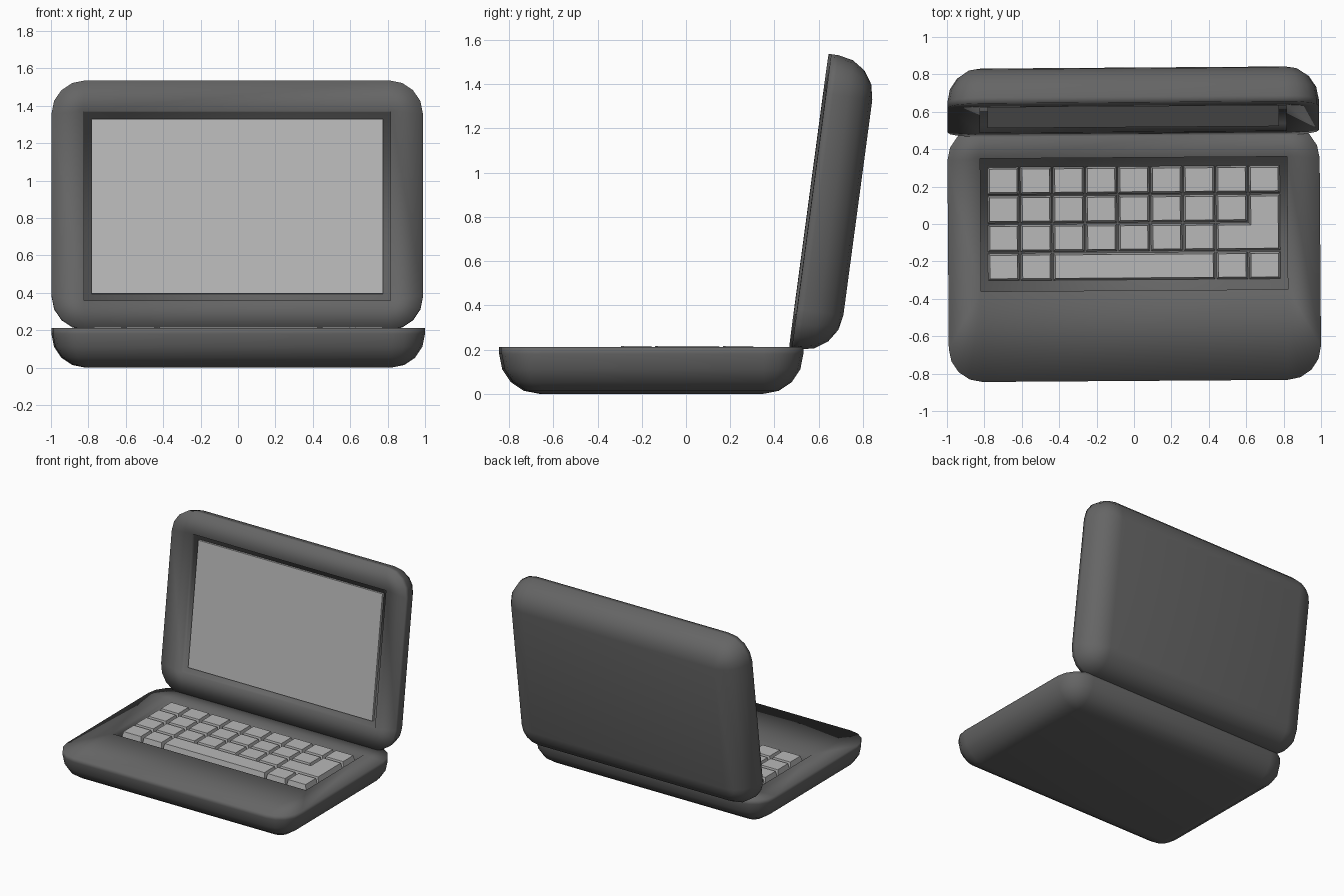
import bpy, bmesh, math
from mathutils import Matrix, Vector

if "Cube" in bpy.data.objects:
    bpy.data.objects.remove(bpy.data.objects["Cube"])

R, H, SEG = 0.18, 0.212, 4
YAW = Matrix.Rotation(math.radians(0.4), 4, 'Z')

dark = bpy.data.materials.new("dark_plastic")
dark.diffuse_color = (0.13, 0.13, 0.13, 1)
dark.use_nodes = True
dark.node_tree.nodes["Principled BSDF"].inputs["Base Color"].default_value = dark.diffuse_color
light = bpy.data.materials.new("light_plastic")
light.diffuse_color = (0.48, 0.48, 0.48, 1)
light.use_nodes = True
light.node_tree.nodes["Principled BSDF"].inputs["Base Color"].default_value = light.diffuse_color


def rect_ring(bm, hx, hy, r, z, cy=0.0):
    """Rounded rectangle loop of vertices."""
    ring = []
    for q, (sx, sy) in enumerate(((1, 1), (-1, 1), (-1, -1), (1, -1))):
        for i in range(SEG + 1):
            a = (q + i / SEG) * math.pi / 2
            ring.append(bm.verts.new((sx * (hx - r) + r * math.cos(a),
                                      cy + sy * (hy - r) + r * math.sin(a), z)))
    return ring


def loft(bm, rings):
    for a, b in zip(rings, rings[1:]):
        n = len(a)
        for i in range(n):
            j = (i + 1) % n
            bm.faces.new((a[i], a[j], b[j], b[i]))
    bm.faces.new(rings[0][::-1])
    bm.faces.new(rings[-1])


def finish(name, bm, matrix, mat, smooth=False):
    bmesh.ops.remove_doubles(bm, verts=bm.verts, dist=1e-5)
    bmesh.ops.recalc_face_normals(bm, faces=bm.faces)
    for f in bm.faces:
        f.smooth = smooth
    me = bpy.data.meshes.new(name)
    bm.to_mesh(me)
    bm.free()
    me.transform(YAW @ matrix)
    me.materials.append(mat)
    ob = bpy.data.objects.new(name, me)
    bpy.context.collection.objects.link(ob)
    return ob


def shell(name, hx, hy, rec, depth, matrix):
    """Half of a pillow box, flat on top, with a rectangular recess (hx, hy, cy)."""
    bm = bmesh.new()
    rings = []
    for i in range(SEG + 1):
        t = i / SEG * math.pi / 2
        s = R * math.sin(t)
        rings.append(rect_ring(bm, hx - R + s, hy - R + s, s, R - R * math.cos(t)))
    rings.append(rect_ring(bm, hx, hy, R, H))
    for z in (H, H - depth):
        rings.append(rect_ring(bm, rec[0], rec[1], 0, z, rec[2]))
    loft(bm, rings)
    return finish(name, bm, matrix, dark, True)


def slab(bm, outline, z0, z1, taper):
    """Prism on a counter-clockwise right-angled outline, sides leaning in by taper."""
    n = len(outline)
    low, top = [], []
    for i in range(n):
        p, a, b = (Vector(outline[k % n]) for k in (i, i - 1, i + 1))
        d1, d2 = (p - a).normalized(), (b - p).normalized()
        inward = Vector((-d1.y - d2.y, d1.x + d2.x)) * taper
        low.append(bm.verts.new((*p, z0)))
        top.append(bm.verts.new((*(p + inward), z1)))
    for i in range(n):
        j = (i + 1) % n
        bm.faces.new((low[i], low[j], top[j], top[i]))
    bm.faces.new(top)
    bm.faces.new(low[::-1])


def box(x0, x1, y0, y1):
    return [(x0, y0), (x1, y0), (x1, y1), (x0, y1)]


# Base with keyboard well
shell("base", 0.995, 0.682, (0.82, 0.355, 0.157), 0.045,
      Matrix.Translation((0, -0.157, 0)))

# Lid leaning back, rim facing the front, with screen recess
TILT = Matrix.Rotation(math.radians(82.35), 4, 'X')
LID = Matrix.Translation((0, 0.561, 0.87)) @ TILT @ Matrix.Translation((0, 0, -H))
shell("lid", 0.993, 0.671, (0.82, 0.51, -0.005), 0.04, LID)

# Screen panel
bm = bmesh.new()
slab(bm, box(-0.78, 0.78, -0.475, 0.465), H - 0.041, H - 0.02, 0.0)
finish("screen", bm, LID, light)

# Keys: nine columns by four rows, with wide space key and L-shaped enter key
PX, PY, GAP = 0.1745, 0.1535, 0.004
X0, Y0 = -4.5 * PX, 0.312
Z0, Z1, TAPER = H - 0.046, H + 0.004, 0.010


def cell(c0, c1, row):
    return box(X0 + c0 * PX + GAP, X0 + c1 * PX - GAP,
               Y0 - (row + 1) * PY + GAP, Y0 - row * PY - GAP)


spans = {0: [(c, c + 1) for c in range(9)],
         1: [(c, c + 1) for c in range(8)],
         2: [(c, c + 1) for c in range(7)],
         3: [(0, 1), (1, 2), (2, 7), (7, 8), (8, 9)]}
for row, keys in spans.items():
    bm = bmesh.new()
    for c0, c1 in keys:
        slab(bm, cell(c0, c1, row), Z0, Z1, TAPER)
    finish(f"key_row_{row + 1}", bm, Matrix(), light)

bm = bmesh.new()
wide, tall = cell(7, 9, 2), cell(8, 9, 1)
slab(bm, [wide[0], wide[1], tall[2], tall[3], (tall[0][0], wide[2][1]), wide[3]],
     Z0, Z1, TAPER)
finish("enter_key", bm, Matrix(), light)
